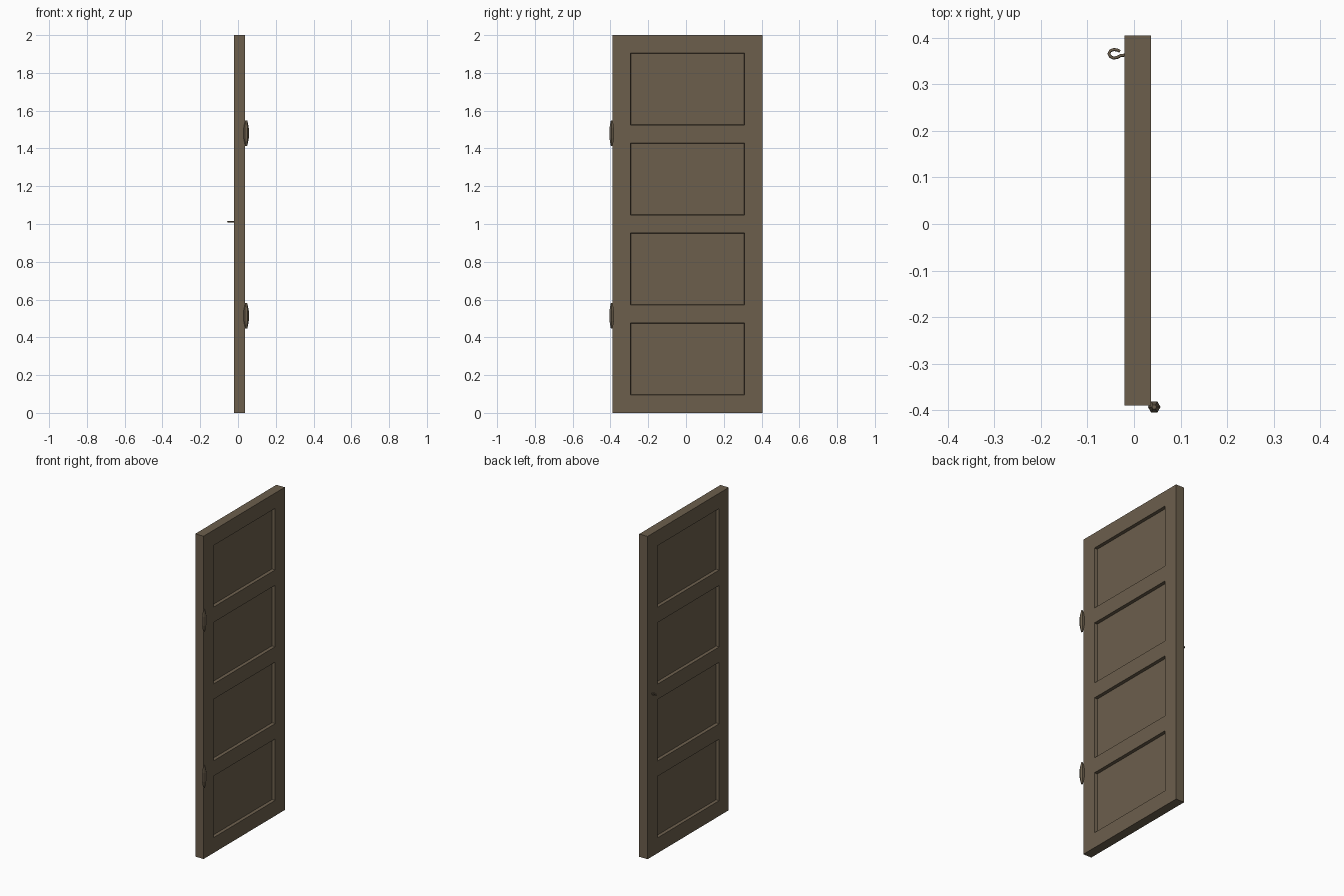
import bpy, bmesh, math

if "Cube" in bpy.data.objects:
    bpy.data.objects.remove(bpy.data.objects["Cube"])

wood = bpy.data.materials.new("brown wood")
wood.diffuse_color = (0.150, 0.114, 0.073, 1)
wood.use_nodes = True
wood.node_tree.nodes["Principled BSDF"].inputs["Base Color"].default_value = wood.diffuse_color

X0, X1 = -0.02, 0.037        # slab thickness
Y0, Y1 = -0.39, 0.405        # slab width
HEIGHT, FRAME, COUNT = 2.0, 0.095, 4
DEPTH, SLOPE = 0.018, 0.003  # panel recess


def finish(bm, name):
    bmesh.ops.remove_doubles(bm, verts=bm.verts, dist=1e-5)
    bmesh.ops.recalc_face_normals(bm, faces=bm.faces)
    mesh = bpy.data.meshes.new(name)
    bm.to_mesh(mesh)
    bm.free()
    mesh.materials.append(wood)
    obj = bpy.data.objects.new(name, mesh)
    bpy.context.collection.objects.link(obj)
    return obj


# Door slab: a grid of frame and panel cells on both sides, panels sunk in
def build_door():
    bm = bmesh.new()
    panel = (HEIGHT - FRAME * (COUNT + 1)) / COUNT
    ys = [Y0, Y0 + FRAME, Y1 - FRAME, Y1]
    zs = [0]
    for i in range(COUNT):
        zs += [zs[-1] + FRAME, zs[-1] + FRAME + panel]
    zs.append(HEIGHT)

    def quad(pts):
        return bm.faces.new([bm.verts.new(p) for p in pts])

    def rect(x, a, b, c, d):
        return [(x, a, c), (x, b, c), (x, b, d), (x, a, d)]

    for x, inward in ((X0, DEPTH), (X1, -DEPTH)):
        for i in range(3):
            for j in range(len(zs) - 1):
                a, b, c, d = ys[i], ys[i + 1], zs[j], zs[j + 1]
                outer = rect(x, a, b, c, d)
                if i == 1 and j % 2 == 1:
                    s = SLOPE
                    inner = rect(x + inward, a + s, b - s, c + s, d - s)
                    quad(inner)
                    for k in range(4):
                        n = (k + 1) % 4
                        quad([outer[k], outer[n], inner[n], inner[k]])
                else:
                    quad(outer)
    # Outer edges
    for y in (Y0, Y1):
        for c, d in zip(zs, zs[1:]):
            quad([(X0, y, c), (X1, y, c), (X1, y, d), (X0, y, d)])
    for z in (0, HEIGHT):
        for a, b in zip(ys, ys[1:]):
            quad([(X0, a, z), (X1, a, z), (X1, b, z), (X0, b, z)])
    finish(bm, "door_slab")


# Hinge: six-sided spindle tapering to both ends
def build_hinge(name, zc):
    bm = bmesh.new()
    profile = [(-0.068, 0.005), (-0.052, 0.009), (-0.028, 0.0135),
               (0.028, 0.0135), (0.052, 0.009), (0.068, 0.005)]
    rings = []
    for dz, r in profile:
        rings.append([bm.verts.new((0.0435 + r * math.cos(k * math.pi / 3),
                                    -0.3933 + r * math.sin(k * math.pi / 3),
                                    zc + dz)) for k in range(6)])
    for lo, hi in zip(rings, rings[1:]):
        for k in range(6):
            n = (k + 1) % 6
            bm.faces.new((lo[k], lo[n], hi[n], hi[k]))
    bm.faces.new(rings[0])
    bm.faces.new(rings[-1])
    finish(bm, name)


# Latch hook: bent wire forming an open eye
def build_hook():
    path = [(-0.015, 0.363), (-0.028, 0.3625), (-0.036, 0.358),
            (-0.044, 0.3565), (-0.051, 0.360), (-0.054, 0.366),
            (-0.051, 0.372), (-0.044, 0.375), (-0.036, 0.374), (-0.030, 0.371)]
    curve = bpy.data.curves.new("latch_hook", 'CURVE')
    curve.dimensions = '3D'
    curve.bevel_depth = 0.0033
    curve.bevel_resolution = 1
    curve.use_fill_caps = True
    spline = curve.splines.new('POLY')
    spline.points.add(len(path) - 1)
    for p, (x, y) in zip(spline.points, path):
        p.co = (x, y, 1.012, 1)
    curve.materials.append(wood)
    obj = bpy.data.objects.new("latch_hook", curve)
    bpy.context.collection.objects.link(obj)


build_door()
build_hinge("upper_hinge", 1.481)
build_hinge("lower_hinge", 0.514)
build_hook()
